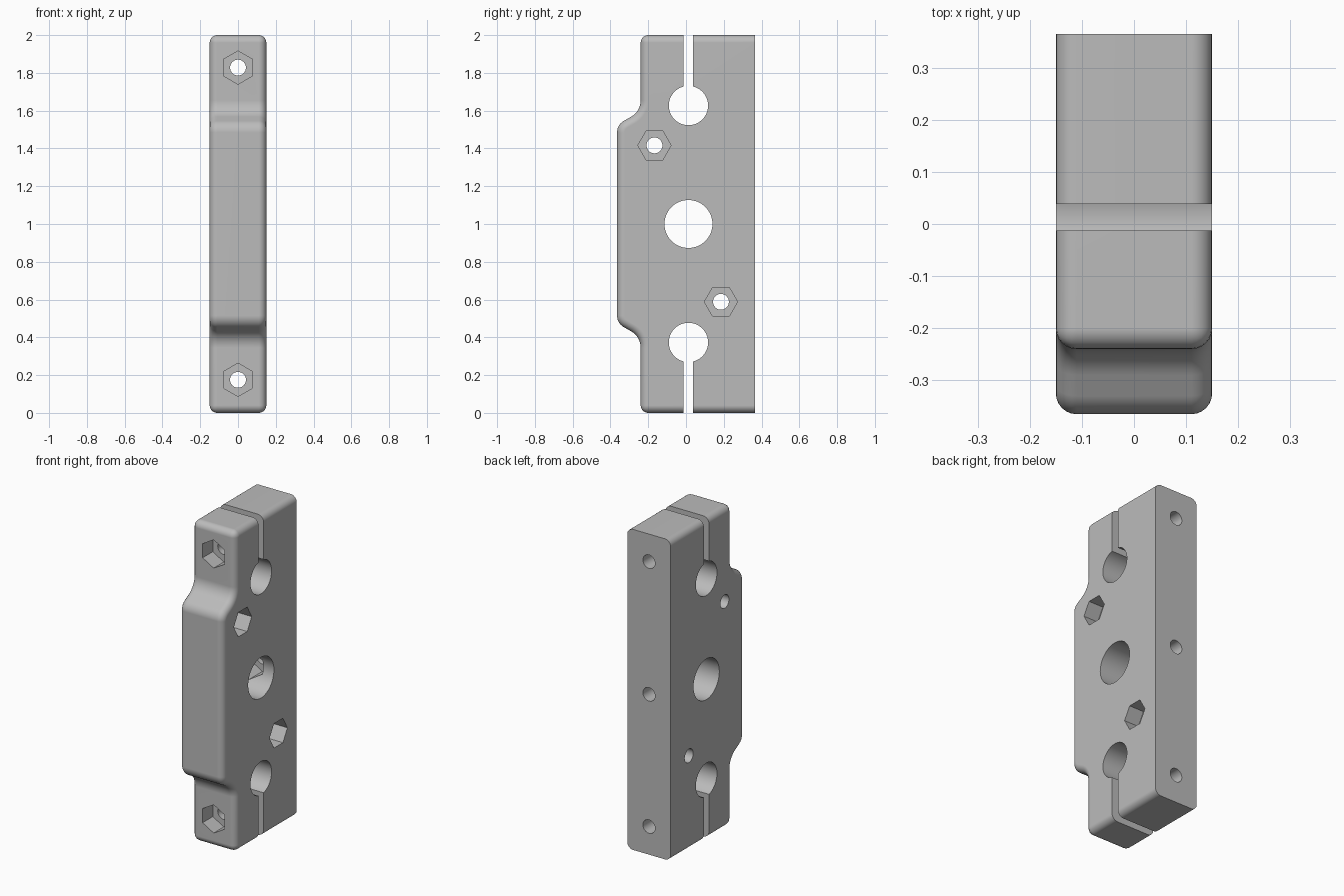
import bpy
import bmesh
from math import sin, cos, pi, radians

cube = bpy.data.objects.get("Cube")
if cube:
    bpy.data.objects.remove(cube, do_unlink=True)

HALF_W, BACK, STEP, FRONT, TOP = 0.15, 0.365, -0.24, -0.365, 2.0
MID = 0.013          # depth of the bore centres and slots
BEVEL = 0.04


def arc(cx, cy, r, a0, a1, n):
    """Points on an arc, angles in degrees."""
    angles = [radians(a0 + (a1 - a0) * i / n) for i in range(n + 1)]
    return [(cx + r * cos(a), cy + r * sin(a)) for a in angles]


def ngon(cx, cy, r, sides):
    return arc(cx, cy, r, 0, 360, sides)[:-1]


def hexagon(cx, cy, r, start):
    return arc(cx, cy, r, start, start + 360, 6)[:-1]


def prism(name, outline, axis, lo, hi):
    """Extrude a 2D outline along x (outline in y, z) or y (outline in x, z)."""
    bm = bmesh.new()
    rings = []
    for t in (lo, hi):
        rings.append([bm.verts.new((t, u, v) if axis == "X" else (u, t, v))
                      for u, v in outline])
    a, b = rings
    bm.faces.new(a)
    bm.faces.new(b)
    for i in range(len(a)):
        j = (i + 1) % len(a)
        bm.faces.new((a[i], a[j], b[j], b[i]))
    bmesh.ops.recalc_face_normals(bm, faces=bm.faces)
    mesh = bpy.data.meshes.new(name)
    bm.to_mesh(mesh)
    bm.free()
    obj = bpy.data.objects.new(name, mesh)
    bpy.context.collection.objects.link(obj)
    return obj


# Side outline: straight back, bulging front with S-shaped shoulders
shoulder = arc(-0.295, 1.485, 0.07, 180, 120, 8) + arc(-0.34, 1.655, 0.10, -60, 0, 8)
upper = shoulder + [(STEP, TOP), (BACK, TOP)]
lower = [(y, TOP - z) for y, z in reversed(upper)]
block = prism("clamp_block", upper + lower, "X", -HALF_W, HALF_W)

# Round every outer edge apart from those of the flat back
bm = bmesh.new()
bm.from_mesh(block.data)


def is_rounded(edge):
    p, q = (v.co for v in edge.verts)
    if min(p.y, q.y) > BACK - 0.001:
        return False
    if abs(p.x - q.x) < 0.001:
        return True
    return abs(p.z - 1) > 0.999      # front corners at top and bottom


bmesh.ops.bevel(bm, geom=[e for e in bm.edges if is_rounded(e)], offset=BEVEL,
                offset_type="OFFSET", segments=6, profile=0.5,
                affect="EDGES", clamp_overlap=False)
bm.to_mesh(block.data)
bm.free()

cutters = []


def cut(name, outline, axis, lo, hi):
    cutters.append(prism(name, outline, axis, lo, hi))


# Cross bores and the clamping slots that open into the outer two
cut("centre_bore", ngon(MID, 1.0, 0.127, 64), "X", -1, 1)
for z, end in ((1.627, 2.2), (0.373, -0.2)):
    cut("rod_bore", ngon(MID, z, 0.104, 64), "X", -1, 1)
    a, b = MID - 0.025, MID + 0.025
    cut("slot", [(a, z), (b, z), (b, end), (a, end)], "X", -1, 1)

# Side bolt holes with hexagonal nut pockets on the left face
for y, z in ((-0.167, 1.416), (0.185, 0.588)):
    cut("side_nut_pocket", hexagon(y, z, 0.088, 0), "X", 0.05, 0.3)
    cut("side_bolt_hole", ngon(y, z, 0.042, 32), "X", -1, 1)

# Front-to-back bolt holes with nut pockets in the front
for z in (1.828, 0.175):
    cut("front_nut_pocket", hexagon(0, z, 0.088, 30), "Y", -0.5, -0.14)
    cut("long_bolt_hole", ngon(0, z, 0.042, 32), "Y", -1, 1)

# Middle mounting hole, its nut pocket sunk in the centre bore
cut("inner_nut_pocket", hexagon(0, 1.0, 0.088, 30), "Y", MID, 0.24)
cut("mounting_hole", ngon(0, 1.0, 0.042, 32), "Y", MID, 1)

bpy.ops.object.select_all(action="DESELECT")
bpy.context.view_layer.objects.active = block
block.select_set(True)
for cutter in cutters:
    cutter.hide_render = True
    mod = block.modifiers.new("cut", "BOOLEAN")
    mod.operation, mod.solver, mod.object = "DIFFERENCE", "EXACT", cutter
    bpy.ops.object.modifier_apply(modifier=mod.name)
for cutter in cutters:
    bpy.data.objects.remove(cutter, do_unlink=True)

# Single grey plastic
grey = bpy.data.materials.new("plain_grey")
grey.use_nodes = True
colour = (0.5, 0.5, 0.5, 1)
grey.diffuse_color = colour
grey.node_tree.nodes["Principled BSDF"].inputs["Base Color"].default_value = colour
block.data.materials.clear()
block.data.materials.append(grey)
for poly in block.data.polygons:
    poly.material_index = 0

# Smooth rounds, sharp cut edges, flat broad faces
bpy.ops.object.shade_smooth_by_angle(angle=radians(30))
weighted = block.modifiers.new("weighted_normals", "WEIGHTED_NORMAL")
weighted.keep_sharp = True
